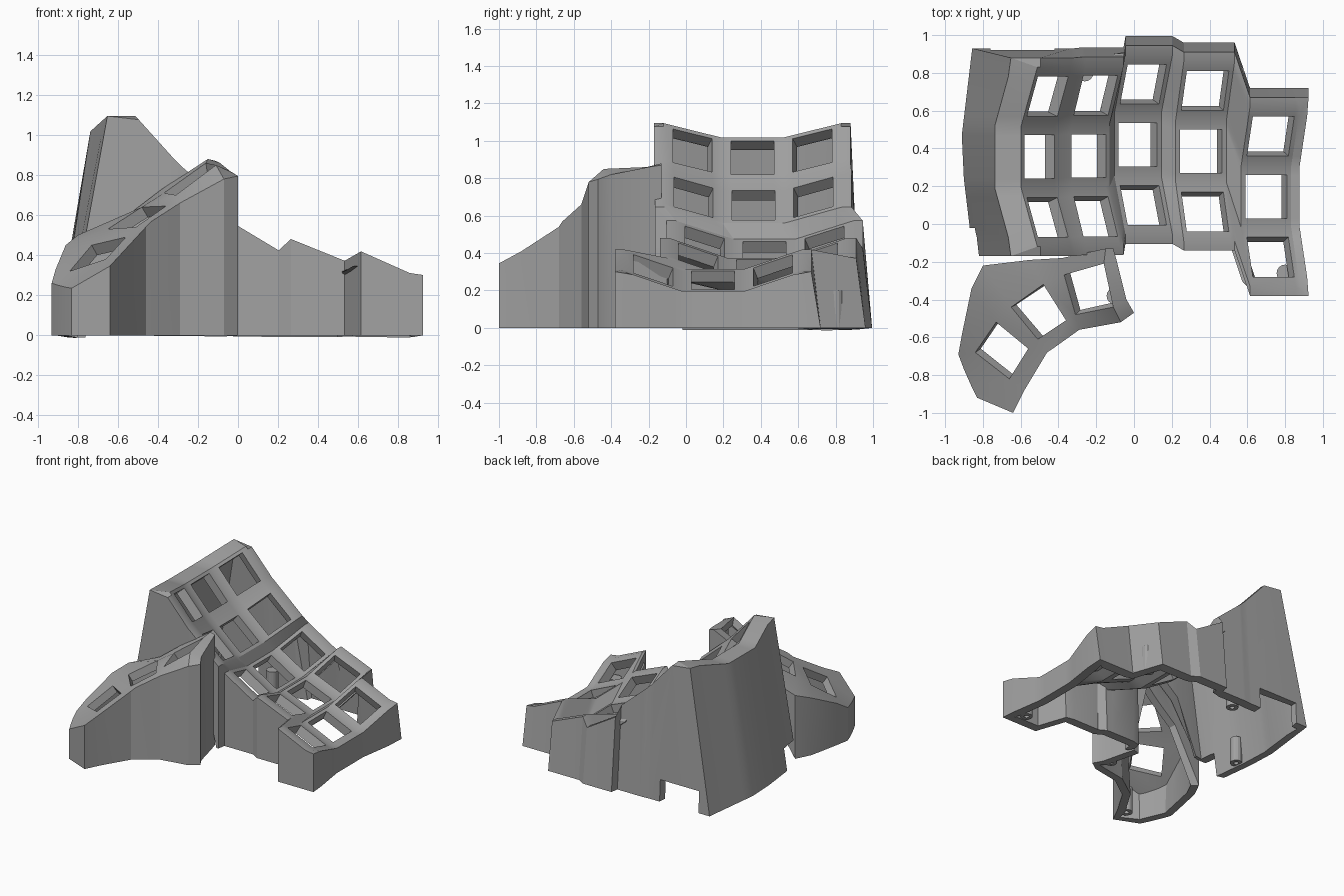
import bpy, bmesh
from math import sin, cos, radians, pi
from mathutils import Vector

if "Cube" in bpy.data.objects:
    bpy.data.objects.remove(bpy.data.objects["Cube"], do_unlink=True)

grey = bpy.data.materials.new("plain_grey")
grey.use_nodes = True
colour = (0.36, 0.36, 0.36, 1)
grey.diffuse_color = colour
grey.node_tree.nodes["Principled BSDF"].inputs["Base Color"].default_value = colour


def make_object(name, bm):
    mesh = bpy.data.meshes.new(name)
    bm.to_mesh(mesh)
    bm.free()
    obj = bpy.data.objects.new(name, mesh)
    bpy.context.collection.objects.link(obj)
    mesh.materials.append(grey)
    return obj


def finish(obj):
    """Apply the modifiers and smooth only the gentle edges."""
    bpy.ops.object.select_all(action='DESELECT')
    obj.select_set(True)
    bpy.context.view_layer.objects.active = obj
    for mod in list(obj.modifiers):
        bpy.ops.object.modifier_apply(modifier=mod.name)
    bpy.ops.object.shade_smooth_by_angle(angle=radians(22))


def shell(name, grid, is_hole, skirt, thickness):
    """Sheet from a grid of points with open cells, a skirt and a wall thickness."""
    bm = bmesh.new()
    v = [[bm.verts.new(p) for p in line] for line in grid]
    m, n = len(grid), len(grid[0])
    for i in range(m - 1):
        for j in range(n - 1):
            if not is_hole(i, j):
                bm.faces.new((v[i][j], v[i + 1][j], v[i + 1][j + 1], v[i][j + 1]))
    loop = [(i, 0) for i in range(m)] + [(m - 1, j) for j in range(1, n)]
    loop += [(i, n - 1) for i in range(m - 2, -1, -1)] + [(0, j) for j in range(n - 2, 0, -1)]
    rings = [[bm.verts.new(p) for p in skirt(i, j, grid[i][j])] for i, j in loop]
    for k, (i, j) in enumerate(loop):
        nxt = (k + 1) % len(loop)
        a = [v[i][j]] + rings[k]
        b = [v[loop[nxt][0]][loop[nxt][1]]] + rings[nxt]
        for s in range(len(a) - 1):
            bm.faces.new((a[s], a[s + 1], b[s + 1], b[s]))
    bm.faces.ensure_lookup_table()
    bmesh.ops.recalc_face_normals(bm, faces=bm.faces[:])
    bm.normal_update()
    if bm.faces[0].normal.z < 0:
        bmesh.ops.reverse_faces(bm, faces=bm.faces[:])
    obj = make_object(name, bm)
    mod = obj.modifiers.new("wall", 'SOLIDIFY')
    mod.thickness = thickness
    mod.offset = -1
    return obj


# Key columns: centre x, y, z and sideways tilt in degrees
columns = [(-0.50, 0.355, 0.91, 48), (-0.24, 0.36, 0.655, 41), (0.02, 0.42, 0.40, 31),
           (0.355, 0.385, 0.32, 22), (0.70, 0.145, 0.255, 24)]
across = (-0.145, -0.12, 0.12, 0.145)
half = (0.115, 0.165, 0.215, 0.425, 0.475)
along = [-y for y in reversed(half)] + list(half)


def column_point(col, u, y):
    cx, cy, cz, tilt = col
    t = radians(tilt)
    h = max(0, abs(y) - 0.165) * 0.37
    return Vector((cx + u * cos(t) + h * sin(t), cy + y, cz - u * sin(t) + h * cos(t)))


main_grid = [[column_point(c, u, y) for y in along] for c in columns for u in across]
last_i, last_j = len(main_grid) - 1, len(along) - 1


def main_skirt(i, j, p):
    """Rim point and foot point below one border point."""
    rim = p.copy()
    if j == 0:
        rim.y -= 0.05
    if j == last_j:
        rim.y += 0.05
    if i == 0:
        rim.x -= 0.14
    if i == last_i:
        rim.x += 0.045
    foot = Vector((rim.x, rim.y, 0))
    if j == last_j:
        foot.y += 0.05
    if i == 0:
        foot.x = -0.92 + 0.12 * abs(foot.y - 0.4)
    elif j == 0 and p.x < -0.1:
        # The front wall stops at the thumb section
        foot.z = min(0.98 + 0.82 * p.x, rim.z - 0.05)
    return rim, foot


def main_hole(i, j):
    return i % 4 == 1 and j in (1, 4, 7)


body = shell("main_shell", main_grid, main_hole, main_skirt, 0.07)

# Thumb section: rear edge, rear of holes, front of holes, front edge
thumb_lines = [
    [(-.93, -.69, .26), (-.91, -.58, .33), (-.86, -.34, .45), (-.8, -.22, .5),
     (-.55, -.19, .6), (-.38, -.18, .73), (-.15, -.13, .88), (-.11, -.13, .87)],
    [(-.9, -.77, .25), (-.84, -.68, .32), (-.73, -.52, .45), (-.65, -.44, .53),
     (-.48, -.32, .64), (-.37, -.27, .71), (-.16, -.21, .86), (-.09, -.2, .86)],
    [(-.86, -.86, .24), (-.66, -.82, .38), (-.56, -.66, .49), (-.51, -.61, .54),
     (-.36, -.51, .645), (-.31, -.48, .7), (-.11, -.44, .85), (-.04, -.4, .82)],
    [(-.83, -.92, .235), (-.64, -1, .345), (-.58, -.88, .41), (-.46, -.68, .54),
     (-.43, -.66, .57), (-.29, -.56, .66), (-.07, -.52, .78), (0, -.47, .795)]]


def thumb_skirt(i, j, p):
    inner = i == 0 and 3 < j < 7
    return [(p[0], p[1], p[2] - 0.2 if inner else 0)]


thumb = shell("thumb_shell", thumb_lines, lambda i, j: i == 1 and j % 2 == 1, thumb_skirt, 0.06)


# Openings for the sockets in the rear and side walls
def cut(name, obj, low, high):
    bm = bmesh.new()
    bmesh.ops.create_cube(bm, size=1)
    for vert in bm.verts:
        vert.co = [high[k] if vert.co[k] > 0 else low[k] for k in range(3)]
    box = make_object(name, bm)
    box.hide_render = True
    box.hide_viewport = True
    mod = obj.modifiers.new(name, 'BOOLEAN')
    mod.object = box
    mod.operation = 'DIFFERENCE'
    return box


cutters = [cut("rear_socket_cutter", body, (-0.76, 0.7, -0.1), (-0.42, 1.1, 0.17)),
           cut("side_socket_cutter", body, (-1.1, -0.26, -0.1), (-0.7, -0.02, 0.17))]
finish(body)
finish(thumb)
for box in cutters:
    bpy.data.objects.remove(box, do_unlink=True)

# Hollow screw posts along the inside of the walls
posts = [(0.80, -0.26), (0.54, 0.80), (-0.10, -0.38), (-0.65, -0.86), (-0.26, 0.80), (-0.80, 0.2)]
for number, (x, y) in enumerate(posts):
    bm = bmesh.new()
    rings = []
    for r, z in ((0.018, 0.17), (0.018, 0), (0.045, 0), (0.045, 0.2)):
        rings.append([bm.verts.new((x + r * cos(a * pi / 8), y + r * sin(a * pi / 8), z))
                      for a in range(16)])
    for low, high in zip(rings, rings[1:]):
        for a in range(16):
            b = (a + 1) % 16
            bm.faces.new((low[a], low[b], high[b], high[a]))
    bm.faces.new(rings[0])
    bm.faces.new(rings[-1])
    bmesh.ops.recalc_face_normals(bm, faces=bm.faces[:])
    finish(make_object("screw_post_%d" % (number + 1), bm))
